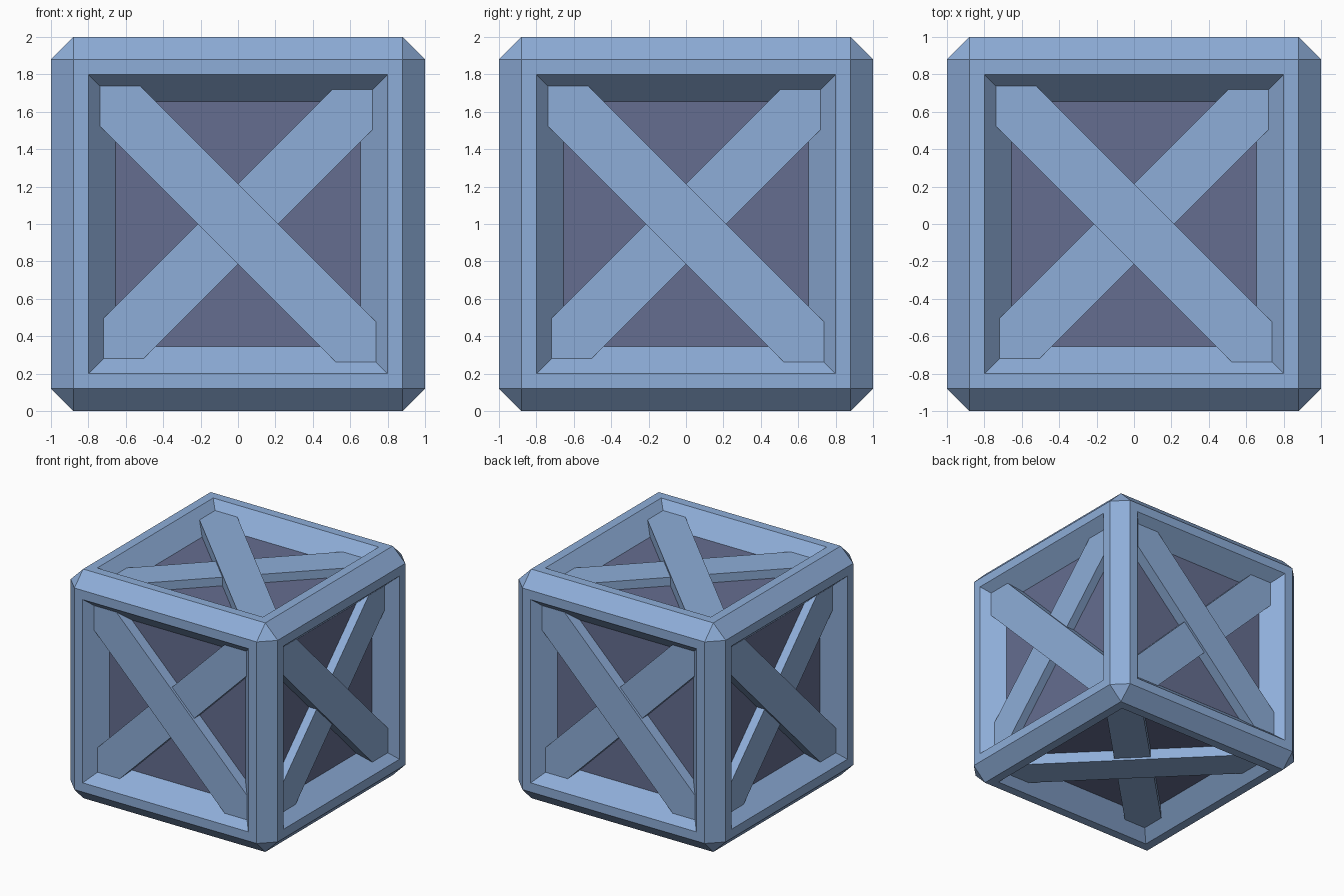
import bpy
import bmesh
from mathutils import Vector

if "Cube" in bpy.data.objects:
    bpy.data.objects.remove(bpy.data.objects["Cube"])

CENTRE = Vector((0, 0, 1))
PANEL = 0.835        # distance of the recessed panels from the centre


def material(name, colour):
    m = bpy.data.materials.new(name)
    m.diffuse_color = (*colour, 1)
    m.use_nodes = True
    m.node_tree.nodes["Principled BSDF"].inputs["Base Color"].default_value = m.diffuse_color
    return m


frame_mat = material("frame_blue", (0.27, 0.42, 0.69))
panel_mat = material("panel_slate", (0.13, 0.155, 0.28))


def add_object(name, bm, mats):
    bmesh.ops.recalc_face_normals(bm, faces=bm.faces)
    mesh = bpy.data.meshes.new(name)
    bm.to_mesh(mesh)
    bm.free()
    for m in mats:
        mesh.materials.append(m)
    ob = bpy.data.objects.new(name, mesh)
    bpy.context.collection.objects.link(ob)
    return ob


# Crate body: chamfered cube, flat rim, sloped recess, sunken panels
bm = bmesh.new()
bmesh.ops.create_cube(bm, size=2)
bmesh.ops.bevel(bm, geom=bm.edges[:], offset=0.12, segments=1,
                profile=0.5, affect='EDGES')
bm.normal_update()
sides = [f for f in bm.faces if max(abs(c) for c in f.normal) > 0.99]
bmesh.ops.inset_individual(bm, faces=sides, thickness=0.08, use_even_offset=True)
bmesh.ops.inset_individual(bm, faces=sides, thickness=0.145,
                           depth=PANEL - 1, use_even_offset=True)
for f in sides:
    f.material_index = 1
bmesh.ops.translate(bm, verts=bm.verts, vec=CENTRE)
add_object("crate_body", bm, [frame_mat, panel_mat])


# Diagonal planks: pointed strips whose ends meet the sloped recess walls
def plank(name, right, normal, direction, reach, top):
    r, n = Vector(right), Vector(normal)
    u = n.cross(r)
    cut = reach - 0.215
    outline = [(reach, reach), (cut, reach), (-reach, -cut),
               (-reach, -reach), (-cut, -reach), (reach, cut)]
    bm = bmesh.new()
    verts = [bm.verts.new(CENTRE + r * a * direction + u * b + n * (PANEL - 0.005))
             for a, b in outline]
    face = bm.faces.new(verts)
    ext = bmesh.ops.extrude_face_region(bm, geom=[face], use_keep_orig=True)
    moved = [v for v in ext["geom"] if isinstance(v, bmesh.types.BMVert)]
    bmesh.ops.translate(bm, verts=moved, vec=n * (top - PANEL + 0.005))
    add_object(name, bm, [frame_mat])


# Each side: its right-hand direction and outward normal
SIDES = {
    "front": ((1, 0, 0), (0, -1, 0)),
    "right": ((0, 1, 0), (1, 0, 0)),
    "back": ((-1, 0, 0), (0, 1, 0)),
    "left": ((0, -1, 0), (-1, 0, 0)),
    "top": ((1, 0, 0), (0, 0, 1)),
    "bottom": ((0, 1, 0), (0, 0, -1)),
}
for side, (right, normal) in SIDES.items():
    plank(side + "_upper_plank", right, normal, -1, 0.738, 0.931)
    plank(side + "_lower_plank", right, normal, 1, 0.72, 0.91)
